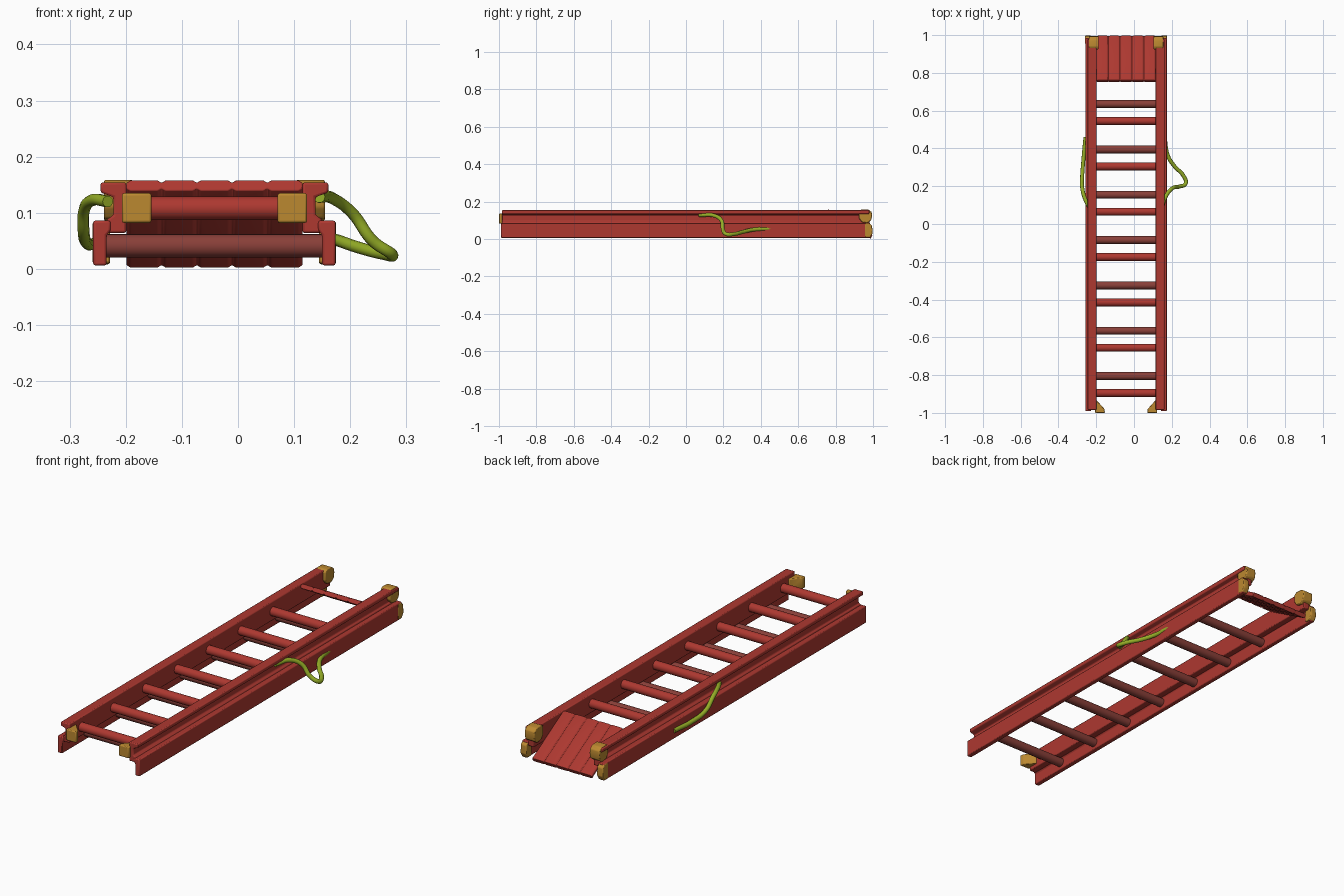
import bpy, bmesh, math
from mathutils import Vector

if "Cube" in bpy.data.objects:
    bpy.data.objects.remove(bpy.data.objects["Cube"])

CX = -0.042  # ladder centre line (the rope loop shifts the overall bounds)


def material(name, rgb):
    m = bpy.data.materials.new(name)
    m.diffuse_color = (*rgb, 1)
    m.use_nodes = True
    m.node_tree.nodes["Principled BSDF"].inputs["Base Color"].default_value = m.diffuse_color
    return m


RED = material("red", (0.42, 0.04, 0.03))
DARK = material("dark_red", (0.25, 0.05, 0.04))
ORANGE = material("orange", (0.5, 0.25, 0.03))
GREEN = material("green", (0.3, 0.42, 0.02))


def smooth(ob, mat, bevel=0):
    ob.data.materials.append(mat)
    if bevel:
        b = ob.modifiers.new("bevel", 'BEVEL')
        b.width, b.segments, b.limit_method = bevel, 2, 'ANGLE'
    bpy.ops.object.select_all(action='DESELECT')
    ob.select_set(True)
    bpy.context.view_layer.objects.active = ob
    bpy.ops.object.shade_smooth_by_angle(angle=math.radians(40))
    return ob


def prism(name, points, offset, mat, bevel=0.004):
    """Extrude a closed 3D outline along an offset vector."""
    bm = bmesh.new()
    face = bm.faces.new([bm.verts.new(p) for p in points])
    ext = bmesh.ops.extrude_face_region(bm, geom=[face])
    moved = [v for v in ext["geom"] if isinstance(v, bmesh.types.BMVert)]
    bmesh.ops.translate(bm, verts=moved, vec=Vector(offset))
    bmesh.ops.recalc_face_normals(bm, faces=bm.faces)
    me = bpy.data.meshes.new(name)
    bm.to_mesh(me)
    bm.free()
    ob = bpy.data.objects.new(name, me)
    bpy.context.collection.objects.link(ob)
    return smooth(ob, mat, bevel)


def rung(name, half, y, z, mat):
    bpy.ops.mesh.primitive_cylinder_add(vertices=20, radius=0.021, depth=2 * half,
                                        location=(CX, y, z), rotation=(0, math.pi / 2, 0))
    ob = bpy.context.object
    ob.name = name
    smooth(ob, mat)


def rope(name, points):
    cu = bpy.data.curves.new(name, 'CURVE')
    cu.dimensions = '3D'
    cu.bevel_depth, cu.bevel_resolution, cu.resolution_u = 0.0105, 3, 8
    cu.use_fill_caps = True
    sp = cu.splines.new('BEZIER')
    sp.bezier_points.add(len(points) - 1)
    for bp, p in zip(sp.bezier_points, points):
        bp.co = p
        bp.handle_left_type = bp.handle_right_type = 'AUTO'
    ob = bpy.data.objects.new(name, cu)
    bpy.context.collection.objects.link(ob)
    bpy.ops.object.select_all(action='DESELECT')
    ob.select_set(True)
    bpy.context.view_layer.objects.active = ob
    bpy.ops.object.convert(target='MESH')
    smooth(bpy.context.object, GREEN)


# Cross-sections as (distance from centre line, z)
LOWER = [(0.216, 0.006), (0.216, 0.086), (0.185, 0.086), (0.185, 0.068), (0.192, 0.06),
         (0.192, 0.006)]
UPPER = [(0.157, 0.064), (0.157, 0.154), (0.203, 0.154), (0.203, 0.136), (0.18, 0.128),
         (0.18, 0.096), (0.192, 0.088), (0.192, 0.064)]
# Front foot in plan (distance, y) and rear cap in side view (y, z)
FOOT = [(0.165, -0.935), (0.154, -0.935), (0.114, -0.98), (0.112, -1.0), (0.165, -1.0)]
CAP = [(0.925, 0.11), (0.925, 0.15), (0.94, 0.159), (0.975, 0.157), (0.992, 0.145),
       (0.995, 0.125), (0.99, 0.1), (0.97, 0.085), (0.94, 0.09)]
HEEL = [(0.955, 0.01), (0.955, 0.083), (0.98, 0.085), (0.995, 0.07), (0.998, 0.03), (0.985, 0.008)]

for s, side in ((-1, "left"), (1, "right")):
    # Side rails of both ladder sections
    prism(f"lower_rail_{side}", [(CX + s * d, -0.99, z) for d, z in LOWER], (0, 1.975, 0), RED)
    prism(f"upper_rail_{side}", [(CX + s * d, -0.985, z) for d, z in UPPER], (0, 1.965, 0), RED)
    # Front feet and rounded rear end caps
    prism(f"front_foot_{side}", [(CX + s * d, y, 0.082) for d, y in FOOT], (0, 0, 0.053), ORANGE)
    prism(f"rear_cap_{side}", [(CX + s * 0.145, y, z) for y, z in CAP], (s * 0.052, 0, 0), ORANGE)
    prism(f"rear_heel_{side}", [(CX + s * 0.186, y, z) for y, z in HEEL], (s * 0.031, 0, 0), ORANGE)

# Rungs of both sections
for i in range(7):
    rung(f"upper_rung_{i}", 0.165, -0.895 + 0.24 * i, 0.108, RED)
    rung(f"lower_rung_{i}", 0.2, -0.805 + 0.24 * i, 0.041, DARK)

# Sloping ribbed panel at the rear: five ribs with grooves on both faces
normal = Vector((0, 0.5, 0.86))
top, slope = Vector((0, 0.756, 0.149)), Vector((0, 0.236, -0.138))
outline = []
for i in range(5):
    x = CX - 0.157 + 0.0628 * i
    outline += [(x, 0.006), (x + 0.007, 0.011), (x + 0.056, 0.011), (x + 0.0628, 0.006)]
outline = [p for i, p in enumerate(outline) if i == 0 or i % 4]
outline += [(x, -h) for x, h in reversed(outline)]
prism("ribbed_panel", [top + Vector((x, 0, 0)) + normal * h for x, h in outline],
      slope, RED, 0.002)

# Ropes hanging off both rails
rope("rope_right", [(0.162, 0.46, 0.055), (0.18, 0.36, 0.05), (0.215, 0.305, 0.038),
                    (0.262, 0.255, 0.026), (0.274, 0.215, 0.026), (0.24, 0.198, 0.05),
                    (0.205, 0.19, 0.098), (0.17, 0.15, 0.125), (0.145, 0.07, 0.128)])
rope("rope_left", [(-0.232, 0.08, 0.12), (-0.258, 0.13, 0.123), (-0.274, 0.19, 0.105),
                   (-0.275, 0.24, 0.065), (-0.268, 0.34, 0.045), (-0.257, 0.46, 0.045)])
